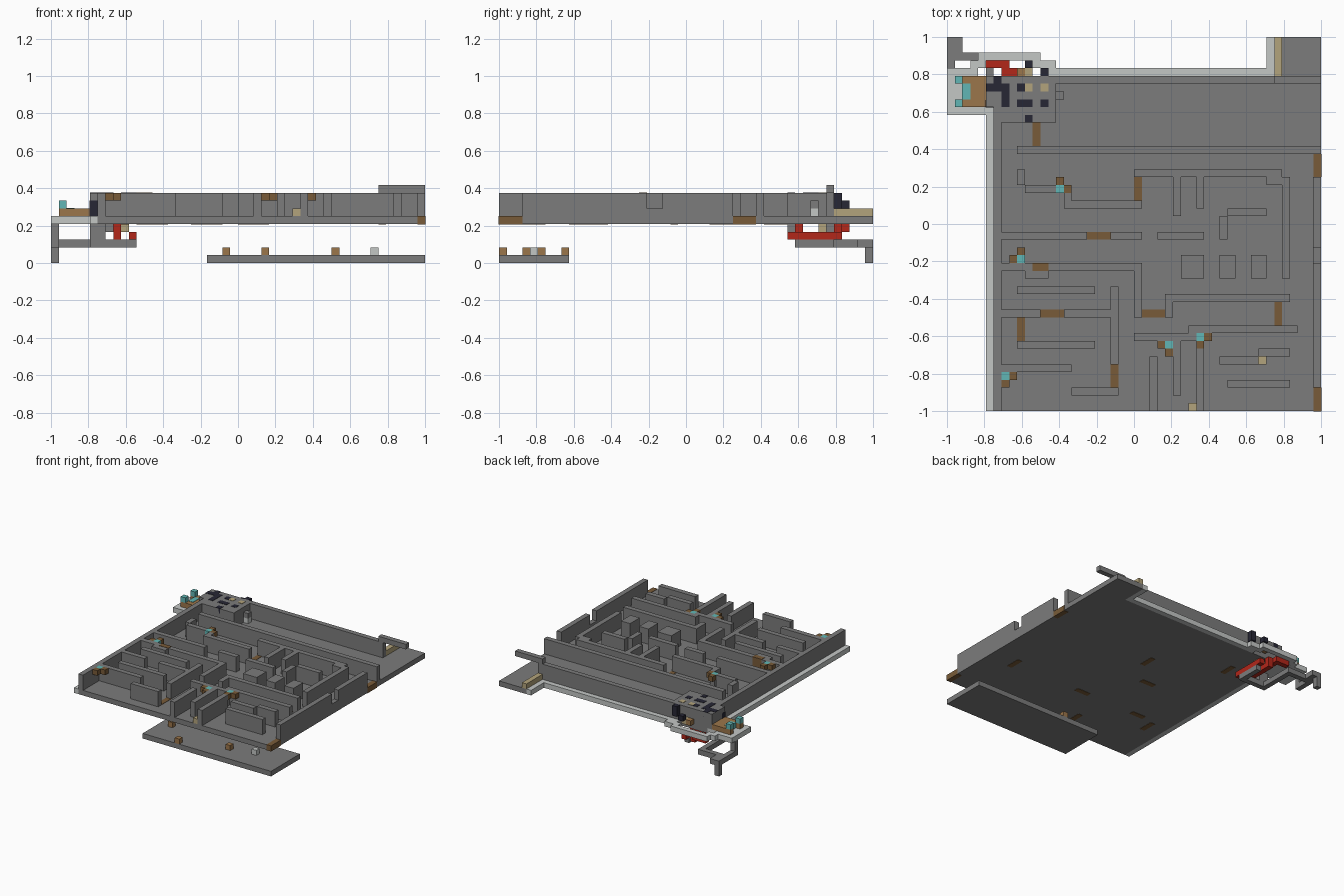
import bpy
import bmesh
from mathutils import Matrix, Vector

default_cube = bpy.data.objects.get("Cube")
if default_cube:
    bpy.data.objects.remove(default_cube, do_unlink=True)

CELL = 1 / 24          # everything sits on a block grid
FLOOR, TOP = 6, 9      # grid heights of the floor surface and wall tops
HALF = 24


def material(name, red, green, blue):
    mat = bpy.data.materials.new(name)
    mat.use_nodes = True
    mat.diffuse_color = (red, green, blue, 1)
    mat.node_tree.nodes["Principled BSDF"].inputs["Base Color"].default_value = (red, green, blue, 1)
    return mat


stone = material("stone grey", .2, .2, .2)
pale = material("pale grey", .55, .57, .56)
dark_wood = material("dark wood", .19, .105, .04)
wood = material("light wood", .33, .18, .07)
sand = material("sand", .45, .37, .2)
cyan = material("cyan", .12, .47, .46)
red = material("red", .45, .02, .01)
navy = material("navy", .02, .02, .035)


class Part:
    """One mesh object collected from blocks given in grid cells."""

    def __init__(self, name, mat):
        self.name, self.mat, self.bm = name, mat, bmesh.new()

    def box(self, x, y, z):
        low, high = Vector((x[0], y[0], z[0])), Vector((x[1], y[1], z[1]))
        centre = ((low + high) / 2 - Vector((HALF, HALF, 0))) * CELL
        size = Matrix.Diagonal((high - low) * CELL).to_4x4()
        bmesh.ops.create_cube(self.bm, size=1, matrix=Matrix.Translation(centre) @ size)

    def cube(self, x, y, z=FLOOR):
        self.box((x, x + 1), (y, y + 1), (z, z + 1))

    def across(self, x, to, y, z=(FLOOR, TOP)):
        self.box((x, to), (y, y + 1), z)

    def along(self, x, y, to, z=(FLOOR, TOP)):
        self.box((x, x + 1), (y, to), z)

    def finish(self):
        mesh = bpy.data.meshes.new(self.name)
        self.bm.to_mesh(mesh)
        self.bm.free()
        mesh.materials.append(self.mat)
        bpy.context.collection.objects.link(bpy.data.objects.new(self.name, mesh))


SLAB = (FLOOR - 1, FLOOR)

# Floor slab with its rear corner extension
floor = Part("floor", stone)
floor.box(x=(6, 48), y=(0, 43), z=SLAB)
floor.box(x=(42, 48), y=(43, 48), z=SLAB)
floor.finish()

# Pale edging and the small balcony at the rear corner
trim = Part("pale_trim", pale)
trim.along(x=5, y=0, to=43, z=SLAB)
trim.across(x=14, to=42, y=43, z=SLAB)
trim.along(x=41, y=43, to=48, z=SLAB)
trim.box(x=(0, 5), y=(38, 43), z=SLAB)
trim.across(x=0, to=4, y=43, z=SLAB)
trim.across(x=3, to=5, y=44, z=SLAB)
trim.across(x=4, to=12, y=45, z=SLAB)
trim.across(x=11, to=14, y=44, z=SLAB)
trim.across(x=12, to=14, y=43, z=SLAB)
trim.cube(x=14, y=40)
trim.finish()

# Outer walls: left, rear with raised beam, right with doors and a notch
outer = Part("outer_walls", stone)
outer.along(x=6, y=0, to=39)
outer.across(x=14, to=43, y=42)
outer.across(x=42, to=48, y=42, z=(TOP, TOP + 1))
outer.along(x=47, y=3, to=19)
outer.along(x=47, y=19, to=21, z=(FLOOR, FLOOR + 1))
outer.along(x=47, y=21, to=30)
outer.across(x=9, to=48, y=33)
outer.finish()

# Maze walls, rear half
rear = Part("rear_maze_walls", stone)
rear.along(x=9, y=29, to=31)
rear.across(x=10, to=14, y=28)
rear.along(x=15, y=26, to=28)
rear.across(x=16, to=25, y=26)
rear.across(x=24, to=43, y=30)
rear.across(x=41, to=44, y=29)
rear.along(x=43, y=17, to=29)
rear.along(x=29, y=25, to=30)
rear.along(x=32, y=26, to=30)
rear.across(x=36, to=41, y=25)
rear.across(x=7, to=18, y=22)
rear.across(x=21, to=25, y=22)
rear.across(x=27, to=33, y=22)
rear.along(x=35, y=22, to=25)
rear.across(x=7, to=11, y=18)
rear.across(x=10, to=13, y=17)
rear.across(x=13, to=25, y=18)
rear.along(x=24, y=12, to=18)
for start, end in ((30, 33), (35, 37), (39, 41)):
    rear.box(x=(start, end), y=(17, 20), z=(FLOOR, TOP))
rear.finish()

# Maze walls, front half
front = Part("front_maze_walls", stone)
front.across(x=9, to=19, y=15)
front.across(x=7, to=12, y=12)
front.across(x=15, to=21, y=12)
front.along(x=21, y=6, to=16)
front.across(x=9, to=19, y=8)
front.across(x=7, to=16, y=5)
front.across(x=16, to=22, y=2)
front.along(x=28, y=12, to=14)
front.across(x=28, to=44, y=14)
front.across(x=31, to=45, y=10)
front.across(x=24, to=32, y=9)
front.along(x=26, y=0, to=7)
front.along(x=29, y=2, to=9)
front.along(x=32, y=0, to=8)
front.across(x=35, to=40, y=6)
front.across(x=40, to=44, y=7)
front.across(x=36, to=44, y=3)
front.finish()

# Wooden door sills let into the floor
SILL = (FLOOR - 1.06, FLOOR + .06)
sills = Part("door_sills", dark_wood)
sills.along(x=47.06, y=-.06, to=3, z=SILL)
sills.along(x=47.06, y=30, to=33, z=SILL)
sills.along(x=11, y=34, to=37, z=SILL)
sills.along(x=24, y=27, to=30, z=SILL)
sills.across(x=18, to=21, y=22, z=SILL)
sills.across(x=11, to=13, y=18, z=(FLOOR, TOP + .06))
sills.across(x=12, to=15, y=12, z=SILL)
sills.across(x=25, to=28, y=12, z=SILL)
sills.along(x=42, y=11, to=14, z=SILL)
sills.along(x=9, y=9, to=12, z=SILL)
sills.along(x=21, y=3, to=6, z=SILL)
sills.finish()

# Corner lamps: a cyan block flanked by two wooden ones
lamps, brackets = Part("corner_lamps", cyan), Part("lamp_brackets", dark_wood)
for x, y, side, ahead in ((14, 28, 1, 1), (9, 19, -1, 1), (7, 4, 1, -1), (32, 9, 1, -1), (28, 8, -1, -1)):
    lamps.cube(x, y, TOP - 1)
    brackets.cube(x + side, y, TOP - 1)
    brackets.cube(x, y + ahead, TOP - 1)
lamps.finish()
brackets.finish()

# Sand coloured step and loose blocks
step = Part("sand_blocks", sand)
step.along(x=42, y=43, to=48, z=(FLOOR, FLOOR + 1))
step.cube(x=31, y=0)
step.cube(x=40, y=6)
step.across(x=8, to=10, y=41, z=(4, 5))
step.cube(x=10, y=43)
step.finish()

# Lower platform with crates
platform = Part("lower_platform", stone)
platform.box(x=(20, 48), y=(0, 9), z=(0, 1))
platform.finish()
crates = Part("crates", wood)
for x, y in ((22, 5), (27, 0), (27, 8), (36, 3)):
    crates.cube(x, y, 1)
crates.finish()
pale_crate = Part("pale_crate", pale)
pale_crate.cube(x=41, y=4, z=1)
pale_crate.finish()

# Corner house
house = Part("corner_house", stone)
house.box(x=(7, 14), y=(37, 43), z=(FLOOR, TOP))
house.box(x=(5, 7), y=(39, 43), z=(FLOOR, TOP))
house.cube(x=14, y=40, z=FLOOR + 1)
house.finish()
openings = Part("house_openings", navy)
LID = (TOP - .1, TOP + .06)
openings.across(x=5, to=8, y=41, z=LID)
openings.along(x=7, y=39, to=42, z=LID)
openings.across(x=9, to=11, y=39, z=LID)
for x, y in ((6, 42), (9, 41), (12, 39), (10, 37)):
    openings.cube(x, y, TOP - .94)
openings.along(x=12, y=43, to=44, z=(FLOOR + 1, TOP))
openings.cube(x=10, y=44, z=FLOOR + 1)
openings.across(x=4.94, to=6, y=38.94, z=(FLOOR, TOP - 1))
openings.finish()
hatches = Part("roof_hatches", sand)
for x in (10, 12):
    hatches.cube(x, 41, TOP - .94)
hatches.finish()

# Balcony bench and cyan seats
bench = Part("balcony_bench", wood)
bench.box(x=(2, 5), y=(39, 43), z=(FLOOR, FLOOR + 1))
bench.cube(x=9, y=43)
for y in (39, 42):
    bench.cube(1, y)
bench.finish()
seats = Part("balcony_seats", cyan)
for y in (39, 42):
    seats.cube(1, y, FLOOR + 1)
seats.box(x=(1.94, 3), y=(40, 42), z=(FLOOR, FLOOR + 1.06))
seats.finish()

# Red structure hanging below the house
pipes = Part("red_underframe", red)
pipes.along(x=10, y=37, to=44, z=(3, 4))
pipes.along(x=8, y=38, to=44, z=(3, 4))
pipes.across(x=5, to=8, y=44, z=(4, 5))
pipes.across(x=7, to=9, y=43, z=(4, 5))
pipes.cube(x=8, y=38, z=4)
pipes.finish()

# Grey support arm, post and foot under the balcony
arm = Part("support_arm", stone)
arm.along(x=0, y=42, to=48, z=(2, 3))
arm.along(x=1, y=45, to=48, z=(2, 3))
arm.across(x=2, to=6, y=45, z=(2, 3))
arm.along(x=5, y=38, to=45, z=(2, 3))
arm.across(x=5, to=11, y=38, z=(2, 3))
arm.along(x=10, y=39, to=43, z=(2, 3))
arm.along(x=0, y=42, to=43, z=(3, 5))
arm.along(x=0, y=47, to=48, z=(0, 2))
arm.across(x=5, to=7, y=38, z=(3, 5))
arm.cube(x=7, y=37, z=4)
arm.finish()
